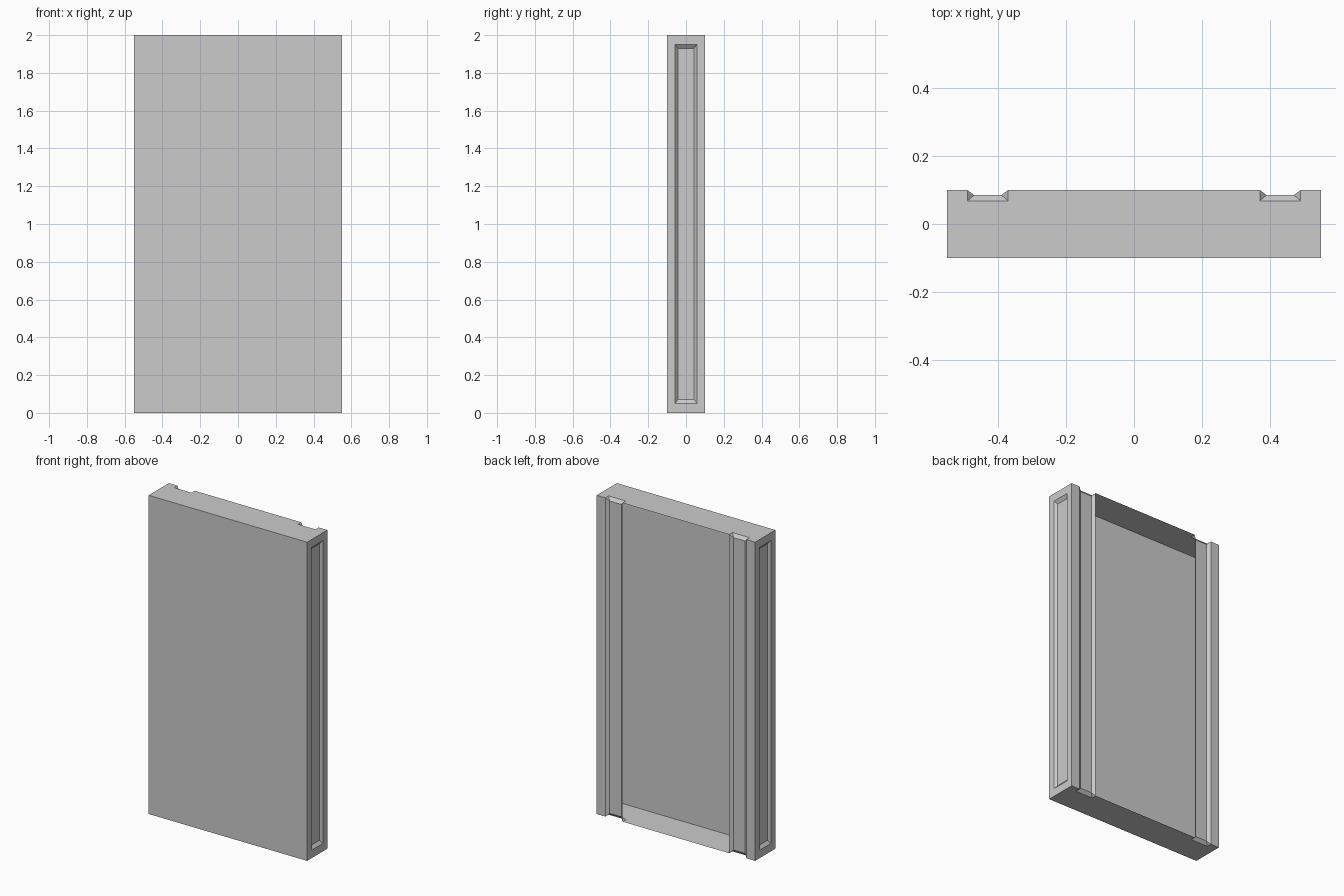
import bpy, bmesh
from mathutils import Vector

if "Cube" in bpy.data.objects:
    bpy.data.objects.remove(bpy.data.objects["Cube"])

W, D, H = 0.55, 0.10, 2.0          # half width, half depth, height
G0, G1 = 0.37, 0.49                # groove edges on the back
NOTCH, FLOOR = 0.068, 0.085        # groove depth at its ends / along its length


def build(name, faces, outward):
    """Sheet part from a list of faces, with normals facing outward."""
    bm = bmesh.new()
    for f in faces:
        bm.faces.new([bm.verts.new(p) for p in f])
    bmesh.ops.remove_doubles(bm, verts=bm.verts, dist=1e-5)
    bmesh.ops.recalc_face_normals(bm, faces=bm.faces)
    big = max(bm.faces, key=lambda f: f.calc_area())
    if big.normal.dot(Vector(outward)) < 0:
        bmesh.ops.reverse_faces(bm, faces=bm.faces)
    me = bpy.data.meshes.new(name)
    bm.to_mesh(me)
    bm.free()
    ob = bpy.data.objects.new(name, me)
    bpy.context.collection.objects.link(ob)
    return ob


def ring(a, b):
    """Quads joining two four-point loops."""
    return [[a[i], a[(i + 1) % 4], b[(i + 1) % 4], b[i]] for i in range(4)]


# Flat front sheet
build("front_panel", [[(-W, -D, 0), (W, -D, 0), (W, -D, H), (-W, -D, H)]], (0, -1, 0))

# Top and bottom caps, notched where the back grooves run out
half = [(W, -D), (W, D), (G1, D), (G1, NOTCH), (G0, NOTCH), (G0, D)]
outline = half + [(-x, y) for x, y in reversed(half)]
for name, z, n in (("top_cap", H, 1), ("bottom_cap", 0, -1)):
    build(name, [[(x, y, z) for x, y in outline]], (0, 0, n))

for side, s in (("right", 1), ("left", -1)):
    # Side panel with a bevelled recess
    def loop(x, y, m):
        return [(s * x, -y, m), (s * x, y, m), (s * x, y, H - m), (s * x, -y, H - m)]
    rim, lip, inner = loop(W, D, 0), loop(W, 0.058, 0.05), loop(W - 0.016, 0.043, 0.07)
    build(side + "_side", ring(rim, lip) + ring(lip, inner) + [inner], (s, 0, 0))

    # Back rail: flat strip plus groove; the middle of the back stays open
    i0, i1, e = G0 + 0.02, G1 - 0.02, 0.02
    faces = [[(s * W, D, 0), (s * G1, D, 0), (s * G1, D, H), (s * W, D, H)],
             [(s * i0, FLOOR, e), (s * i1, FLOOR, e), (s * i1, FLOOR, H - e), (s * i0, FLOOR, H - e)]]
    for o, i in ((G0, i0), (G1, i1)):
        faces.append([(s * o, D, 0), (s * i, FLOOR, e), (s * i, FLOOR, H - e), (s * o, D, H)])
        for z, zi in ((0, e), (H, H - e)):
            faces.append([(s * o, D, z), (s * o, NOTCH, z), (s * i, FLOOR, zi)])
    for z, zi in ((0, e), (H, H - e)):
        faces.append([(s * G0, NOTCH, z), (s * G1, NOTCH, z), (s * i1, FLOOR, zi), (s * i0, FLOOR, zi)])
    build(side + "_back_rail", faces, (0, 1, 0))
